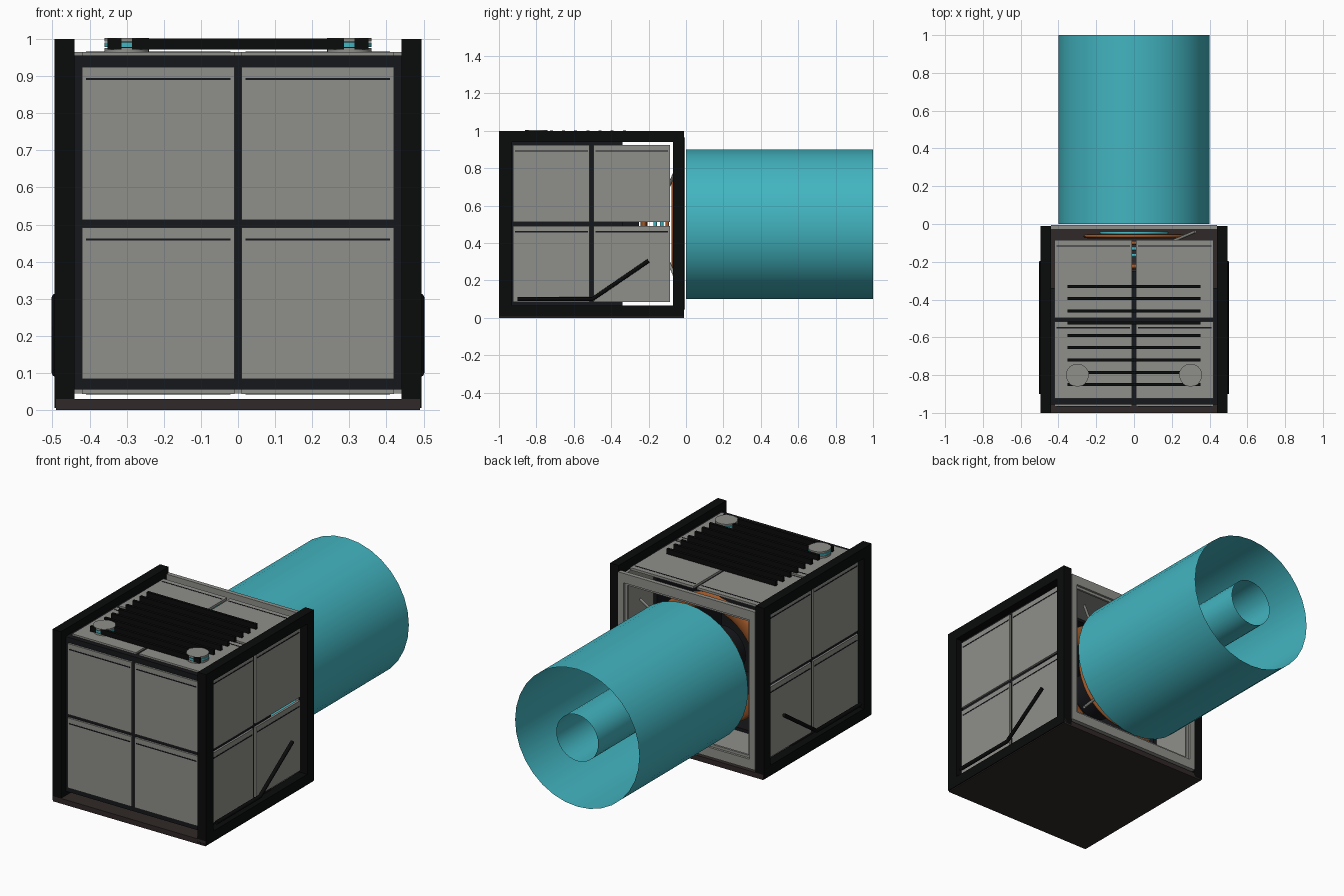
import bpy, math
from mathutils import Vector, Matrix

if "Cube" in bpy.data.objects:
    bpy.data.objects.remove(bpy.data.objects["Cube"])


def mat(name, rgb):
    m = bpy.data.materials.new(name)
    m.diffuse_color = (*rgb, 1)
    m.use_nodes = True
    m.node_tree.nodes["Principled BSDF"].inputs["Base Color"].default_value = m.diffuse_color
    return m


GREY = mat("grey", (0.275, 0.275, 0.255))
BLACK = mat("black", (0.003, 0.0032, 0.0034))
DARK = mat("dark", (0.008, 0.0085, 0.011))
BASE = mat("base", (0.03, 0.022, 0.021))
TEAL = mat("teal", (0.055, 0.46, 0.53))
ORANGE = mat("orange", (0.36, 0.1, 0.022))
BACK_TURN = (math.pi / 2, 0, 0)


def finish(name, m):
    o = bpy.context.object
    o.name = name
    o.data.materials.append(m)
    return o


def box(name, x0, x1, y0, y1, z0, z1, m=GREY):
    bpy.ops.mesh.primitive_cube_add(size=1, location=((x0 + x1) / 2, (y0 + y1) / 2, (z0 + z1) / 2))
    o = finish(name, m)
    o.scale = (x1 - x0, y1 - y0, z1 - z0)
    bpy.ops.object.transform_apply(location=False, rotation=False)
    return o


def cyl(name, r, depth, loc, m=GREY, rot=(0, 0, 0), caps='NGON', n=32):
    bpy.ops.mesh.primitive_cylinder_add(radius=r, depth=depth, location=loc, rotation=rot,
                                        vertices=n, end_fill_type=caps)
    o = finish(name, m)
    bpy.ops.object.shade_smooth_by_angle(angle=math.radians(30))
    return o


def ring(name, r, tube, y, m, flat=1.0):
    bpy.ops.mesh.primitive_torus_add(location=(0, y, 0.5), rotation=BACK_TURN, major_radius=r,
                                     minor_radius=tube, major_segments=40, minor_segments=8)
    o = finish(name, m)
    o.scale.z = flat
    bpy.ops.object.shade_smooth_by_angle(angle=math.radians(50))
    return o


def bar(name, pts, r, m=GREY):
    cu = bpy.data.curves.new(name, 'CURVE')
    cu.dimensions = '3D'
    cu.bevel_depth, cu.bevel_resolution, cu.use_fill_caps = r, 2, True
    sp = cu.splines.new('POLY')
    sp.points.add(len(pts) - 1)
    for p, co in zip(sp.points, pts):
        p.co = (*co, 1)
    o = bpy.data.objects.new(name, cu)
    bpy.context.collection.objects.link(o)
    cu.materials.append(m)


# floor plate
box("floor_plate", -0.49, 0.49, -1, -0.01, 0, 0.03, BASE)

# side frames and handrails
for s, side in ((-1, "left"), (1, "right")):
    x0, x1 = sorted((s * 0.44, s * 0.495))
    box(side + "_frame_top", x0, x1, -1, -0.01, 0.94, 1, BLACK)
    box(side + "_frame_bottom", x0, x1, -1, -0.01, 0.006, 0.065, BLACK)
    box(side + "_frame_front", x0, x1, -1, -0.93, 0.065, 0.94, BLACK)
    box(side + "_frame_back", x0, x1, -0.07, -0.01, 0.065, 0.94, BLACK)
    bar(side + "_handrail", [(s * 0.491, -0.9, 0.1), (s * 0.491, -0.5, 0.1), (s * 0.491, -0.2, 0.305)],
        0.011, BLACK)

# dark inner shell, open at the back
box("shell_front", -0.44, 0.44, -0.955, -0.935, 0.055, 0.955, DARK)
for s, side in ((-1, "left"), (1, "right")):
    x0, x1 = sorted((s * 0.425, s * 0.45))
    box("shell_" + side, x0, x1, -0.935, -0.34, 0.055, 0.955, DARK)
box("shell_top", -0.425, 0.425, -0.935, -0.34, 0.935, 0.955, DARK)
box("shell_bottom", -0.425, 0.425, -0.935, -0.34, 0.055, 0.075, DARK)


# four grey panels with a ledge line on each face, placed around the cube centre
def panel_face(name, turn):
    for i in (-1, 1):
        for j in (-1, 1):
            u0, u1 = sorted((i * 0.01, i * 0.42))
            v0, v1 = (0.008, 0.42) if j > 0 else (-0.42, -0.012)
            parts = [box(name + "_panel", u0, u1, -0.461, -0.447, v0, v1)]
            lu0, lu1 = sorted((i * 0.02, i * 0.41))
            parts.append(box(name + "_ledge", lu0, lu1, -0.4625, -0.46, v1 - 0.035, v1 - 0.029, DARK))
            for o in parts:
                o.matrix_world = (Matrix.Translation((0, -0.505, 0.504)) @ turn
                                  @ Matrix.Translation(o.location))


for nm, ang, ax in (("front", 0, 'Z'), ("right", 90, 'Z'), ("left", -90, 'Z'),
                    ("top", -90, 'X'), ("bottom", 90, 'X')):
    panel_face(nm, Matrix.Rotation(math.radians(ang), 4, ax))

# stepped square frame around the back opening
for k, (a, b, y0, y1) in enumerate(((0.44, 0.405, -0.03, -0.005), (0.405, 0.39, -0.03, -0.018))):
    c = 0.505
    h = a + 0.02 * (k == 0)
    box("back_frame_top", -a, a, y0, y1, c + b, c + h)
    box("back_frame_bottom", -a, a, y0, y1, c - h, c - b)
    box("back_frame_left", -a, -b, y0, y1, c - b, c + b)
    box("back_frame_right", b, a, y0, y1, c - b, c + b)

# cooling fins on the roof
for i in range(9):
    y = -0.33 - i * 0.065
    box("roof_fin", -0.352, 0.352, y - 0.008, y + 0.008, 0.972, 1.002, BLACK)

# roof knobs
for s in (-1, 1):
    cyl("knob_base", 0.06, 0.012, (s * 0.3, -0.8, 0.97))
    cyl("knob_core", 0.06, 0.012, (s * 0.3, -0.8, 0.984), TEAL)
    cyl("knob_cap", 0.06, 0.01, (s * 0.3, -0.8, 0.998))

# nested rings and core inside the box
for r, t, y, f in ((0.24, 0.03, -0.065, 0.4), (0.3, 0.01, -0.1, 1), (0.33, 0.045, -0.225, 0.4)):
    ring("coil_ring", r, t, y, ORANGE, f)
for r, t, y in ((0.175, 0.008, -0.047), (0.2, 0.01, -0.13), (0.2, 0.01, -0.165)):
    ring("emitter_ring", r, t, y, TEAL)
cyl("core_hub", 0.14, 0.1, (0, -0.3, 0.5), DARK, BACK_TURN)
for a in (-45, 45):
    d = Vector((math.cos(math.radians(a)), 0, math.sin(math.radians(a))))
    bar("ring_strut", [Vector((0, -0.1, 0.5)) + d * 0.26, Vector((0, -0.04, 0.5)) + d * 0.46], 0.008)

# large open tube with a smaller one inside
cyl("outer_beam_tube", 0.4, 1, (0, 0.5, 0.5), TEAL, BACK_TURN, 'NOTHING')
cyl("inner_beam_tube", 0.135, 1, (0, 0.5, 0.5), TEAL, BACK_TURN, 'NOTHING')
